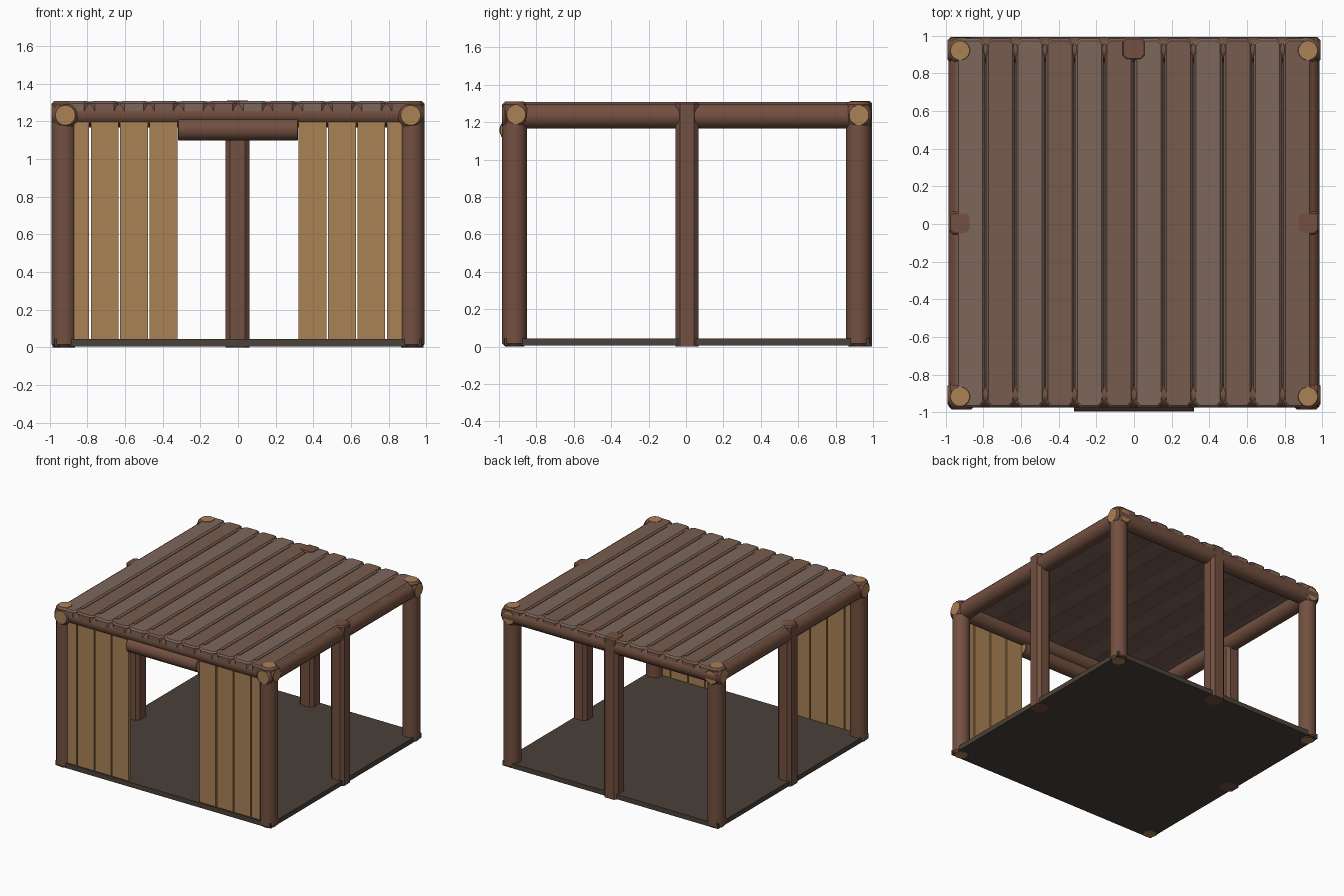
import bpy, bmesh, math
from mathutils import Vector, Matrix

if "Cube" in bpy.data.objects:
    bpy.data.objects.remove(bpy.data.objects["Cube"])


def mat(name, rgb):
    m = bpy.data.materials.new(name)
    m.diffuse_color = (*rgb, 1)
    m.use_nodes = True
    m.node_tree.nodes["Principled BSDF"].inputs["Base Color"].default_value = m.diffuse_color
    return m


BARK = mat("bark", (0.17, 0.08, 0.051))
TAN = mat("cut_wood", (0.40, 0.22, 0.09))
ROOF_A = mat("roof_light", (0.205, 0.135, 0.107))
ROOF_B = mat("roof_dark", (0.185, 0.107, 0.08))
FLOOR = mat("floor_dark", (0.07, 0.053, 0.041))


def finish(bm, name, mats, smooth=False):
    bmesh.ops.recalc_face_normals(bm, faces=bm.faces)
    me = bpy.data.meshes.new(name)
    bm.to_mesh(me)
    bm.free()
    for m in mats:
        me.materials.append(m)
    ob = bpy.data.objects.new(name, me)
    bpy.context.collection.objects.link(ob)
    if smooth:
        bpy.ops.object.select_all(action='DESELECT')
        ob.select_set(True)
        bpy.context.view_layer.objects.active = ob
        bpy.ops.object.shade_smooth_by_angle(angle=math.radians(30))
    return ob


def log(name, a, b, r, chamfer=0.016, sides=16):
    """Round log from a to b with chamfered ends and pale cut faces."""
    a, b = Vector(a), Vector(b)
    length = (b - a).length
    rot = (b - a).to_track_quat('Z', 'Y').to_matrix().to_4x4()
    place = Matrix.Translation(a) @ rot
    bm = bmesh.new()
    rings = []
    for z, rad in ((0, r - chamfer), (chamfer, r), (length - chamfer, r), (length, r - chamfer)):
        ring = []
        for i in range(sides):
            t = 2 * math.pi * (i + 0.5) / sides
            ring.append(bm.verts.new(place @ Vector((rad * math.cos(t), rad * math.sin(t), z))))
        rings.append(ring)
    for lo, hi in zip(rings, rings[1:]):
        for i in range(sides):
            j = (i + 1) % sides
            bm.faces.new((lo[i], lo[j], hi[j], hi[i]))
    for ring in (rings[0], rings[-1]):
        bm.faces.new(ring).material_index = 1
    return finish(bm, name, [BARK, TAN], True)


def prism(name, outline, z0, z1, material, bevel=0):
    """Vertical extrusion of a plan outline, optional bevel all round."""
    bm = bmesh.new()
    f = bm.faces.new([bm.verts.new((x, y, z0)) for x, y in outline])
    up = bmesh.ops.extrude_face_region(bm, geom=[f])['geom']
    bmesh.ops.translate(bm, vec=(0, 0, z1 - z0),
                        verts=[v for v in up if isinstance(v, bmesh.types.BMVert)])
    if bevel:
        top = [e for e in bm.edges if all(v.co.z > z1 - 1e-5 for v in e.verts)]
        bmesh.ops.bevel(bm, geom=top, offset=bevel, segments=1, affect='EDGES')
    return finish(bm, name, [material])


def clipped(x0, x1, y0, y1, c):
    """Rectangle with cut corners."""
    return [(x0 + c, y0), (x1 - c, y0), (x1, y0 + c), (x1, y1 - c),
            (x1 - c, y1), (x0 + c, y1), (x0, y1 - c), (x0, y0 + c)]


# Floor slab
prism("floor", [(-.975, -.97), (.975, -.97), (.975, .98), (-.975, .98)], 0.005, 0.044, FLOOR)

# Corner posts and side beams
for sx, side in ((-1, "left"), (1, "right")):
    for y, end in ((-0.917, "front"), (0.922, "back")):
        log(f"{end}_{side}_post", (sx * .924, y, 0), (sx * .924, y, 1.31), 0.067)
    log(f"{side}_beam", (sx * .917, -.985, 1.233), (sx * .917, .99, 1.233), 0.069)

# Front and back beams, door lintel
log("front_beam", (-.99, -.908, 1.241), (.99, -.908, 1.241), 0.067)
log("back_beam", (-.99, .925, 1.237), (.99, .925, 1.237), 0.069)
log("door_lintel", (-.32, -.938, 1.158), (.32, -.938, 1.158), 0.06, 0.004)

# Squared middle posts on the sides and back
for sx, side in ((-1, "left"), (1, "right")):
    x0, x1 = sorted((sx * .865, sx * .986))
    prism(f"{side}_middle_post", clipped(x0, x1, -.057, .067, .024), 0, 1.308, BARK, 0.01)
prism("back_middle_post", clipped(-.066, .062, .87, .994, .024), 0, 1.312, BARK, 0.01)

# Roof planks, alternating tones
N, W = 12, 0.1577
for i in range(N):
    x0 = -N * W / 2 + i * W
    prism(f"roof_plank_{i + 1}", clipped(x0 + .003, x0 + W - .003, -.975, .985, .026),
          1.255, 1.308, ROOF_B if i % 2 else ROOF_A, 0.012)

# Front wall planks either side of the doorway
for sx, side in ((-1, "left"), (1, "right")):
    for i in range(4):
        x0 = .322 + i * .1565
        xa, xb = sorted((sx * x0, sx * (x0 + (.147 if i < 3 else .12))))
        prism(f"{side}_wall_plank_{i + 1}",
              [(xa, -.958), (xb, -.958), (xb, -.925), (xa, -.925)], 0.04, 1.2, TAN)
